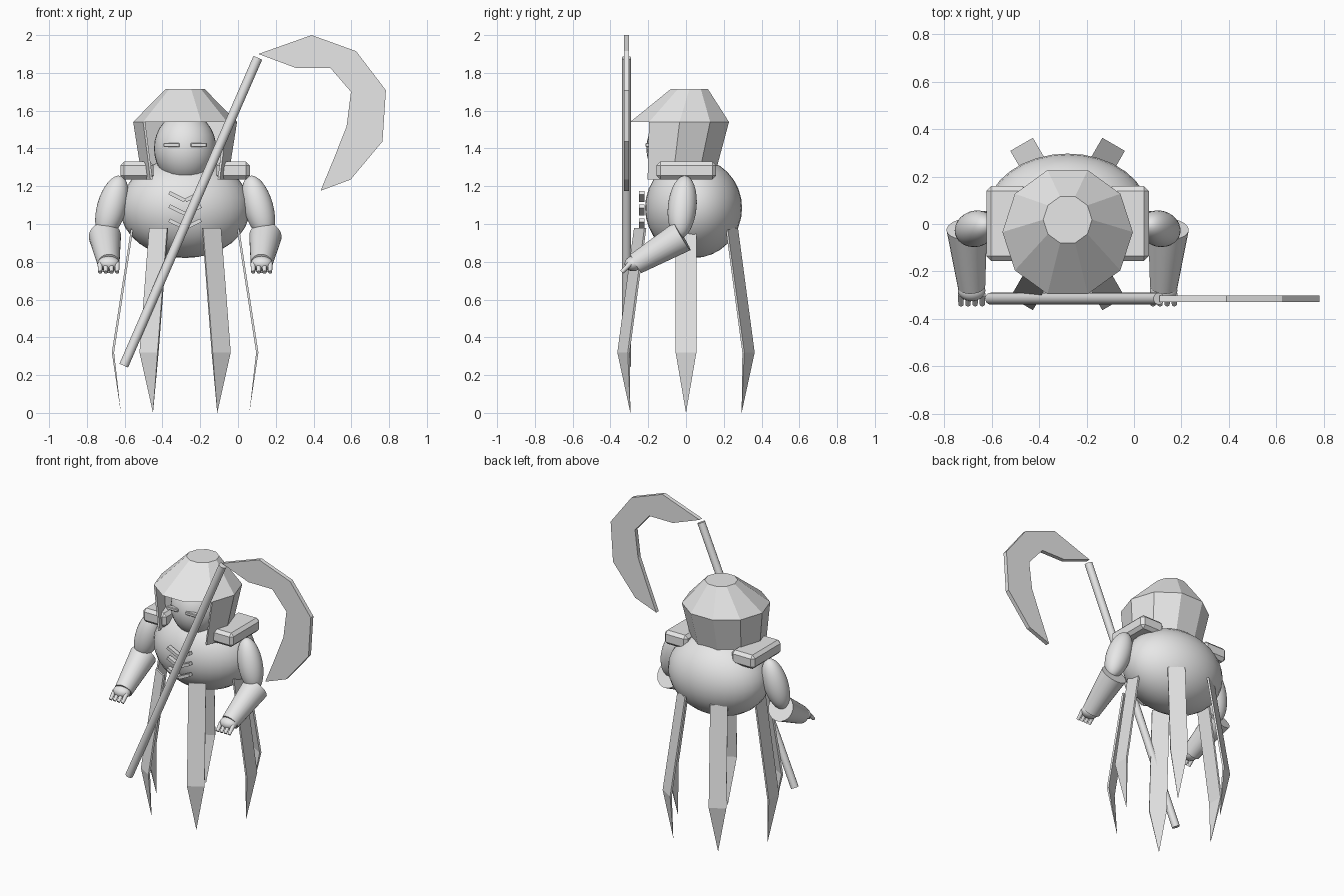
import bpy, bmesh, math
from mathutils import Vector, Matrix

if "Cube" in bpy.data.objects:
    bpy.data.objects.remove(bpy.data.objects["Cube"])

CX = -0.28  # x of the figure's middle plane
grey = bpy.data.materials.new("plain_grey")
grey.diffuse_color = (0.8, 0.8, 0.8, 1)
grey.use_nodes = True
grey.node_tree.nodes["Principled BSDF"].inputs["Base Color"].default_value = grey.diffuse_color


def finish(obj, name, smooth=False):
    obj.name = name
    obj.data.materials.append(grey)
    if smooth:
        bpy.ops.object.select_all(action='DESELECT')
        obj.select_set(True)
        bpy.context.view_layer.objects.active = obj
        bpy.ops.object.shade_smooth_by_angle(angle=math.radians(40))
    return obj


def mesh(name, verts, faces, smooth=False):
    me = bpy.data.meshes.new(name)
    me.from_pydata([tuple(v) for v in verts], [], faces)
    bm = bmesh.new()
    bm.from_mesh(me)
    bmesh.ops.recalc_face_normals(bm, faces=bm.faces)
    bm.to_mesh(me)
    bm.free()
    obj = bpy.data.objects.new(name, me)
    bpy.context.collection.objects.link(obj)
    return finish(obj, name, smooth)


def ellipsoid(name, loc, radii, axis=(0, 0, 1)):
    bpy.ops.mesh.primitive_uv_sphere_add(segments=32, ring_count=16, radius=1)
    obj = bpy.context.object
    rot = Vector((0, 0, 1)).rotation_difference(Vector(axis)).to_matrix().to_4x4()
    obj.data.transform(Matrix.Translation(loc) @ rot @ Matrix.Diagonal((*radii, 1)))
    return finish(obj, name, True)


def rod(name, a, b, r1, r2, sides=24):
    a, b = Vector(a), Vector(b)
    bpy.ops.mesh.primitive_cone_add(vertices=sides, radius1=r1, radius2=r2, depth=(b - a).length)
    obj = bpy.context.object
    rot = Vector((0, 0, 1)).rotation_difference(b - a).to_matrix().to_4x4()
    obj.data.transform(Matrix.Translation((a + b) / 2) @ rot)
    return finish(obj, name, True)


def box(name, loc, size, bevel=0.0, turn=0.0):
    bpy.ops.mesh.primitive_cube_add(size=1)
    obj = bpy.context.object
    obj.data.transform(Matrix.Translation(loc) @ Matrix.Rotation(turn, 4, 'Y') @ Matrix.Diagonal((*size, 1)))
    if bevel:
        mod = obj.modifiers.new("bevel", 'BEVEL')
        mod.width, mod.segments = bevel, 1
    return finish(obj, name)


def ring(radius, cy, z, steps):
    return [(CX + radius * math.cos(math.radians(36 * i)),
             cy + radius * math.sin(math.radians(36 * i)), z) for i in steps]


# Body and head
ellipsoid("body", (CX, 0.04, 1.085), (0.345, 0.257, 0.265))
ellipsoid("head", (CX, -0.04, 1.40), (0.165, 0.17, 0.19))

# Ten-sided hat
lower, upper = ring(0.275, -0.034, 1.54, range(10)), ring(0.103, 0.018, 1.715, range(10))
sides = [(i, (i + 1) % 10, 10 + (i + 1) % 10, 10 + i) for i in range(10)]
mesh("hat", lower + upper, sides + [tuple(range(10)), tuple(range(10, 20))])

# Neck guard hanging from the hat, open at the face
steps = range(-1, 7)
guard = mesh("neck_guard", ring(0.275, -0.034, 1.54, steps) + ring(0.227, -0.07, 1.235, steps),
             [(i, i + 1, 9 + i, 8 + i) for i in range(7)])
solid = guard.modifiers.new("thickness", 'SOLIDIFY')
solid.thickness, solid.offset = 0.012, -1

# Paired upper-body parts
for s, side in ((-1, "left"), (1, "right")):
    def at(d, y, z):
        return Vector((CX + s * d, y, z))

    box(side + "_eye", at(0.072, -0.2, 1.418), (0.086, 0.03, 0.022), 0.004)
    box(side + "_shoulder_pad", at(0.255, 0.002, 1.283), (0.175, 0.315, 0.095), 0.02)

    # Arm
    ellipsoid(side + "_upper_arm", at(0.388, -0.02, 1.09), (0.078, 0.076, 0.172),
              at(0.345, 0, 1.25) - at(0.43, -0.03, 0.95))
    rod(side + "_forearm", at(0.425, -0.02, 0.935), at(0.405, -0.265, 0.79), 0.086, 0.058)
    ellipsoid(side + "_hand", at(0.405, -0.28, 0.79), (0.058, 0.045, 0.04))
    for i in range(4):
        d = 0.36 + i * 0.03
        rod(side + "_finger", at(d, -0.295, 0.79), at(d, -0.34, 0.745), 0.014, 0.011, 10)

    # Chest bars, three to a side, sloping down to the middle
    for z in (1.145, 1.075, 1.0):
        box(side + "_chest_bar", at(0.043, -0.235, z), (0.092, 0.03, 0.02), 0, -s * 0.45)

# Six flat legs set around the body, each ending in a pointed blade
for k in range(6):
    a = math.radians(60 * k)
    out, tan = Vector((math.cos(a), math.sin(a), 0)), Vector((-math.sin(a), math.cos(a), 0))

    def on_leg(r, t, z):
        return Vector((CX, 0, z)) + out * r + tan * t

    verts = [on_leg(r + e, t, z) for r, z in ((0.28, 0.98), (0.382, 0.32))
             for e, t in ((-0.006, -0.055), (0.006, -0.055), (0.006, 0.055), (-0.006, 0.055))]
    verts += [on_leg(0.34, 0, 0)]
    faces = [(i, (i + 1) % 4, 4 + (i + 1) % 4, 4 + i) for i in range(4)]
    faces += [(0, 1, 2, 3)] + [(4 + i, 4 + (i + 1) % 4, 8) for i in range(4)]
    mesh("leg", verts, faces)

# Scythe
rod("scythe_shaft", (-0.605, -0.315, 0.25), (0.105, -0.315, 1.88), 0.025, 0.025, 16)
outline = [(0.108, 1.9), (0.39, 2.0), (0.625, 1.915), (0.783, 1.708), (0.765, 1.437), (0.596, 1.235),
           (0.437, 1.176), (0.505, 1.34), (0.575, 1.517), (0.598, 1.70), (0.49, 1.825), (0.31, 1.825)]
n = len(outline)
mesh("scythe_blade", [(x, y, z) for y in (-0.329, -0.301) for x, z in outline],
     [tuple(range(n)), tuple(range(n, 2 * n))] + [(i, (i + 1) % n, n + (i + 1) % n, n + i) for i in range(n)])
